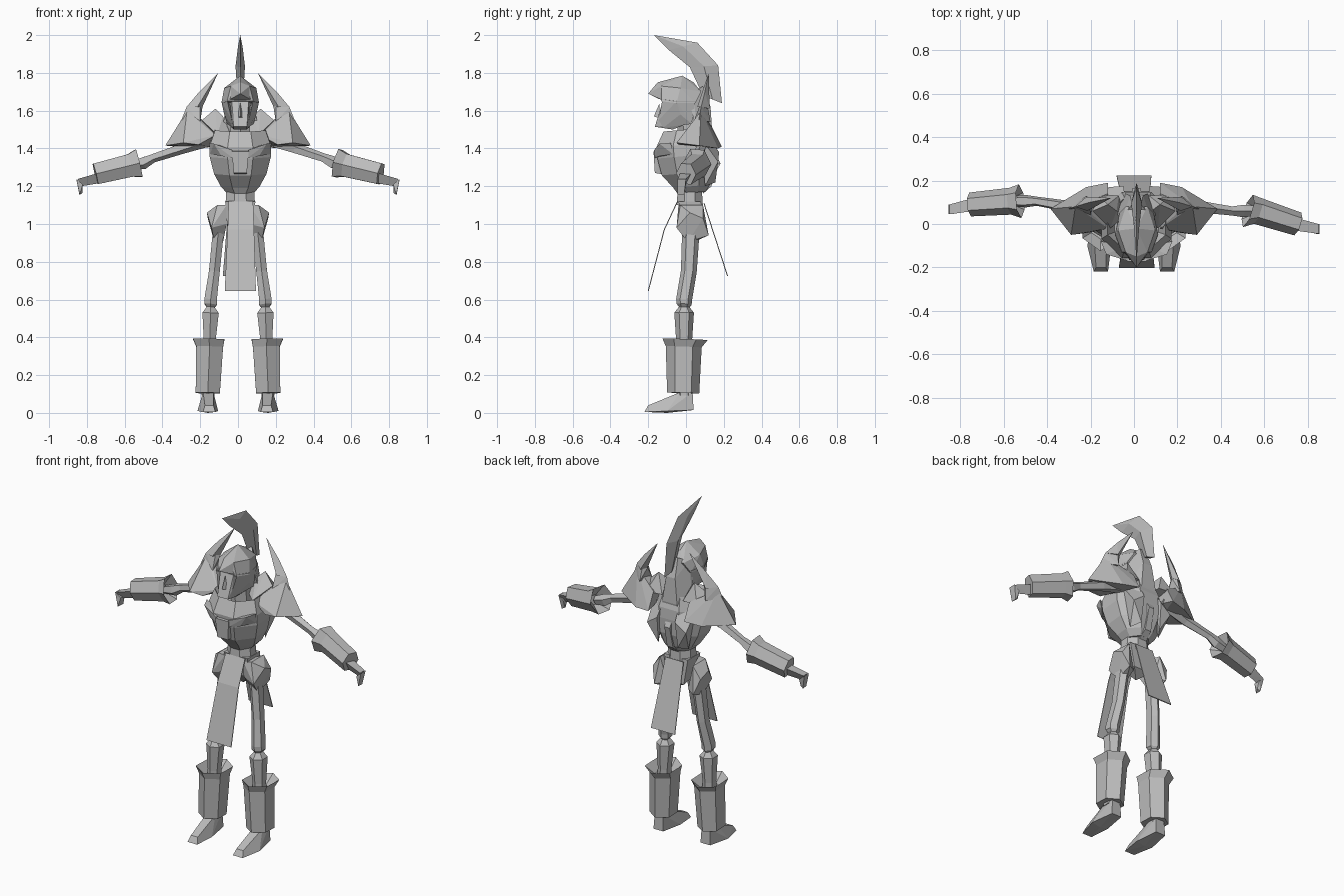
import bpy, bmesh, math
from mathutils import Vector

if "Cube" in bpy.data.objects:
    bpy.data.objects.remove(bpy.data.objects["Cube"], do_unlink=True)

MID = 0.012  # centre line of head and torso

grey = bpy.data.materials.new("plain grey")
grey.use_nodes = True
colour = (0.5, 0.5, 0.5, 1)
grey.diffuse_color = colour
grey.node_tree.nodes["Principled BSDF"].inputs["Base Color"].default_value = colour


def finish(name, bm):
    bmesh.ops.recalc_face_normals(bm, faces=bm.faces[:])
    mesh = bpy.data.meshes.new(name)
    bm.to_mesh(mesh)
    bm.free()
    mesh.materials.append(grey)
    obj = bpy.data.objects.new(name, mesh)
    bpy.context.collection.objects.link(obj)
    return obj


def hull(name, points, side=1, shift=0.0, both=False):
    """Faceted solid around points; both=True adds the mirrored points."""
    bm = bmesh.new()
    for x, y, z in points:
        bm.verts.new((x * side + shift, y, z))
        if both and x:
            bm.verts.new((shift - x, y, z))
    result = bmesh.ops.convex_hull(bm, input=bm.verts[:])
    loose = {g for g in result["geom_interior"] + result["geom_unused"]
             if isinstance(g, bmesh.types.BMVert)}
    bmesh.ops.delete(bm, geom=list(loose), context="VERTS")
    bmesh.ops.dissolve_limit(bm, angle_limit=math.radians(2),
                             verts=bm.verts[:], edges=bm.edges[:])
    return finish(name, bm)


def tube(name, rings, sides=6, side=1, turn=0.5):
    """Loft of (x, y, z, radius, depth) rings across the main direction."""
    bm = bmesh.new()
    centres = [Vector((x * side, y, z)) for x, y, z, _, _ in rings]
    far = max(centres, key=lambda c: (c - centres[0]).length)
    along = (far - centres[0]).normalized()
    wide = Vector((0, 1, 0)).cross(along).normalized()
    deep = along.cross(wide)
    loops = []
    for centre, (_, _, _, radius, depth) in zip(centres, rings):
        loop = []
        for i in range(sides):
            a = math.tau * (i + turn) / sides
            loop.append(bm.verts.new(centre + wide * radius * math.cos(a)
                                     + deep * depth * math.sin(a)))
        loops.append(loop)
    for low, high in zip(loops, loops[1:]):
        for i in range(sides):
            j = (i + 1) % sides
            bm.faces.new((low[i], low[j], high[j], high[i]))
    bm.faces.new(loops[0][::-1])
    bm.faces.new(loops[-1])
    return finish(name, bm)


def sheet(name, rows):
    """Hanging cloth from (left x, right x, y, z) rows."""
    bm = bmesh.new()
    pairs = [[bm.verts.new((x, y, z)) for x in (a, b)] for a, b, y, z in rows]
    for (a, b), (c, d) in zip(pairs, pairs[1:]):
        bm.faces.new((a, b, d, c))
    obj = finish(name, bm)
    solid = obj.modifiers.new("thickness", "SOLIDIFY")
    solid.thickness = 0.005
    solid.offset = 0
    return obj


def crest():
    """Curved plume with a raised middle ridge and sharp outline."""
    outer = [(-.17, 2), (.06, 1.96), (.17, 1.84), (.19, 1.64)]
    inner = [(-.17, 2), (-.09, 1.92), (.02, 1.83), (.09, 1.68)]
    bm = bmesh.new()
    rows = []
    for i, (o, n) in enumerate(zip(outer, inner)):
        m = [(p + q) / 2 for p, q in zip(o, n)]
        w = (0, .012, .025, .014)[i]
        rows.append([bm.verts.new((MID + x, y, z)) for x, (y, z) in
                     ((0, o), (w, m), (0, n), (-w, m))])
    for a, b in zip(rows, rows[1:]):
        for i in range(4):
            j = (i + 1) % 4
            bm.faces.new((a[i], a[j], b[j], b[i]))
    bm.faces.new(rows[-1])
    bmesh.ops.remove_doubles(bm, verts=bm.verts[:], dist=0.0001)
    finish("helmet_crest", bm)


# Head and helmet
crest()
hull("helmet_dome", [(0, -.02, 1.785), (0, .04, 1.75), (.05, -.13, 1.73),
                     (0, -.15, 1.75), (.085, -.03, 1.72), (.1, -.05, 1.64),
                     (.08, .05, 1.64), (.05, .08, 1.7), (.07, -.13, 1.65)],
     shift=MID, both=True)
hull("helmet_visor", [(0, -.2, 1.69), (.08, -.1, 1.645), (0, -.15, 1.75),
                      (.05, -.13, 1.73), (0, -.15, 1.665), (.09, -.05, 1.66)],
     shift=MID, both=True)
hull("face", [(.045, -.12, 1.66), (.045, -.14, 1.56), (.035, -.165, 1.515),
              (.035, -.07, 1.5), (.06, -.0, 1.53), (.06, -.0, 1.66)],
     shift=MID, both=True)
hull("nose", [(0, -.17, 1.57), (.016, -.14, 1.56), (0, -.14, 1.64)],
     shift=MID, both=True)
tube("neck", [(MID, .03, 1.38, .06, .07), (MID, .01, 1.6, .06, .06)])
hull("neck_guard", [(.02, .09, 1.73), (.06, .04, 1.7), (.08, .03, 1.6),
                    (.1, .06, 1.47), (.05, .14, 1.47), (.03, .13, 1.62),
                    (.05, .12, 1.38)], shift=MID, both=True)

# Torso with a hollow collar and belt
tube("chest", [(MID, .03, 1.165, .075, .08), (MID, .03, 1.2, .11, .105),
               (MID, .01, 1.27, .15, .15), (MID, .0, 1.36, .175, .165),
               (MID, -.005, 1.42, .175, .165),
               (MID, .0, 1.5, .145, .13), (MID, .0, 1.43, .11, .1)], sides=8)
tube("belt", [(MID, .02, 1.1, .085, .075), (MID, .02, 1.17, .08, .07)],
     sides=8)
hull("chest_buckle", [(.045, -.172, 1.385), (.035, -.165, 1.27),
                      (.045, -.1, 1.39), (.03, -.1, 1.26)],
     shift=MID, both=True)
hull("spine", [(.025, .12, 1.42), (.018, .165, 1.33), (.025, .09, 1.16),
               (.02, .135, 1.2), (.025, .05, 1.4)], shift=MID, both=True)

# Pelvis and hanging cloths
hull("pelvis", [(.08, -.04, 1.12), (.08, .08, 1.12), (.07, -.02, 1),
                (.06, .09, .97), (0, .03, .93)], shift=MID, both=True)
sheet("front_cloth", [(-.05, .08, -.045, 1.12), (-.055, .085, -.115, .97),
                      (-.07, .095, -.2, .645)])
sheet("back_cloth", [(-.05, .07, .095, 1.11), (-.08, .08, .22, .725)])

for side, label in ((1, "left"), (-1, "right")):
    # Cheek guard, chest plate and shoulder blade
    hull(label + "_cheek_guard", [(.1, -.05, 1.65), (.07, -.125, 1.66),
                                  (.045, -.145, 1.55), (.04, -.12, 1.51),
                                  (.08, .05, 1.65), (.07, .03, 1.53),
                                  (.085, -.03, 1.58), (.04, -.02, 1.6)],
         side, MID)
    hull(label + "_chest_plate", [(.04, -.17, 1.39), (.04, -.165, 1.35),
                                  (.14, -.14, 1.425), (.165, -.08, 1.43),
                                  (.16, -.07, 1.37), (.1, -.14, 1.36),
                                  (.05, -.1, 1.4)], side, MID)
    hull(label + "_shoulder_blade", [(.05, .1, 1.5), (.14, .09, 1.44),
                                     (.06, .175, 1.38), (.13, .17, 1.33),
                                     (.065, .155, 1.22), (.1, .1, 1.2)],
         side, MID)

    # Shoulder armour with an upward horn
    hull(label + "_shoulder_plate",
         [(.385, .07, 1.415), (.29, -.05, 1.43), (.21, -.04, 1.42),
          (.12, -.02, 1.47), (.12, .14, 1.51), (.22, .17, 1.4),
          (.12, .19, 1.41), (.27, .08, 1.6), (.2, .05, 1.55)], side)
    hull(label + "_collar_flange", [(.12, .09, 1.61), (.19, .06, 1.55),
                                    (.045, .03, 1.49), (.11, -.02, 1.47),
                                    (.07, .13, 1.5), (.17, .14, 1.5),
                                    (.08, .06, 1.57)], side)
    hull(label + "_horn_base", [(.272, .08, 1.62), (.3, .07, 1.55),
                                (.2, .04, 1.54), (.188, .1, 1.62),
                                (.22, .13, 1.54), (.205, .1, 1.7)], side)
    hull(label + "_horn_tip", [(.105, .12, 1.8), (.205, .1, 1.7),
                               (.272, .08, 1.62), (.188, .1, 1.62),
                               (.215, .06, 1.62), (.22, .125, 1.61)], side)

    # Arm: the two forearms swing to slightly different depths
    elbow, wrist = (.06, 0) if side > 0 else (.105, .09)
    tube(label + "_upper_arm", [(.12, .08, 1.46, .04, .04),
                                (.3, .08, 1.4, .03, .028),
                                (.45, elbow, 1.35, .025, .022),
                                (.5, elbow, 1.325, .035, .03),
                                (.56, elbow, 1.31, .025, .025)],
         sides=5, side=side)
    tube(label + "_bracer", [(.57, elbow, 1.31, .03, .03),
                             (.525, elbow, 1.322, .086, .078),
                             (.57, elbow, 1.31, .07, .062),
                             (.755, wrist, 1.265, .064, .055)], side=side)
    hull(label + "_hand", [(.74, wrist + .03, 1.27), (.74, wrist - .03, 1.27),
                           (.74, wrist, 1.215), (.85, wrist, 1.238),
                           (.85, wrist - .045, 1.238),
                           (.83, wrist - .02, 1.2)], side)
    hull(label + "_fingers", [(.856, wrist + .0, 1.238),
                              (.856, wrist - .045, 1.238),
                              (.822, wrist, 1.21), (.822, wrist - .04, 1.21),
                              (.838, wrist - .045, 1.155),
                              (.84, wrist - .01, 1.155),
                              (.822, wrist - .015, 1.165)], side)

    # Hip plate
    hull(label + "_hip_plate", [(.06, -.04, 1.1), (.11, -.03, 1.1),
                                (.11, .09, 1.1), (.165, .02, 1.06),
                                (.16, .09, 1.03), (.14, -.05, .98),
                                (.06, -.03, 1), (.13, .12, .94),
                                (.07, .08, .95), (.08, .03, .9),
                                (.125, .01, .905)], side)

    # Leg, knee and shin
    tube(label + "_thigh", [(.105, .025, .95, .034, .046),
                            (.125, .015, .75, .033, .042),
                            (.145, -.01, .6, .038, .042),
                            (.145, -.01, .575, .038, .04),
                            (.145, -.01, .555, .02, .025)], side=side)
    tube(label + "_shin", [(.145, -.01, .565, .02, .025),
                           (.145, -.01, .53, .05, .052),
                           (.15, -.01, .38, .036, .042),
                           (.16, -.01, .09, .04, .04)], side=side)

    # Flared shin guard and pointed foot
    tube(label + "_shin_guard", [(.16, -.015, .105, .074, .085),
                                 (.15, -.012, .35, .082, .095),
                                 (.155, -.005, .39, .096, .12),
                                 (.153, -.01, .34, .05, .06)], side=side)
    hull(label + "_foot", [(.13, -.03, .11), (.185, -.03, .11),
                           (.13, .035, .11), (.185, .035, .11),
                           (.12, -.22, .005), (.185, -.22, .005),
                           (.13, -.2, .04), (.175, -.2, .04),
                           (.125, .04, .015), (.19, .04, .015),
                           (.215, -.1, .01), (.105, -.1, .01),
                           (.16, -.1, .0)], side)
